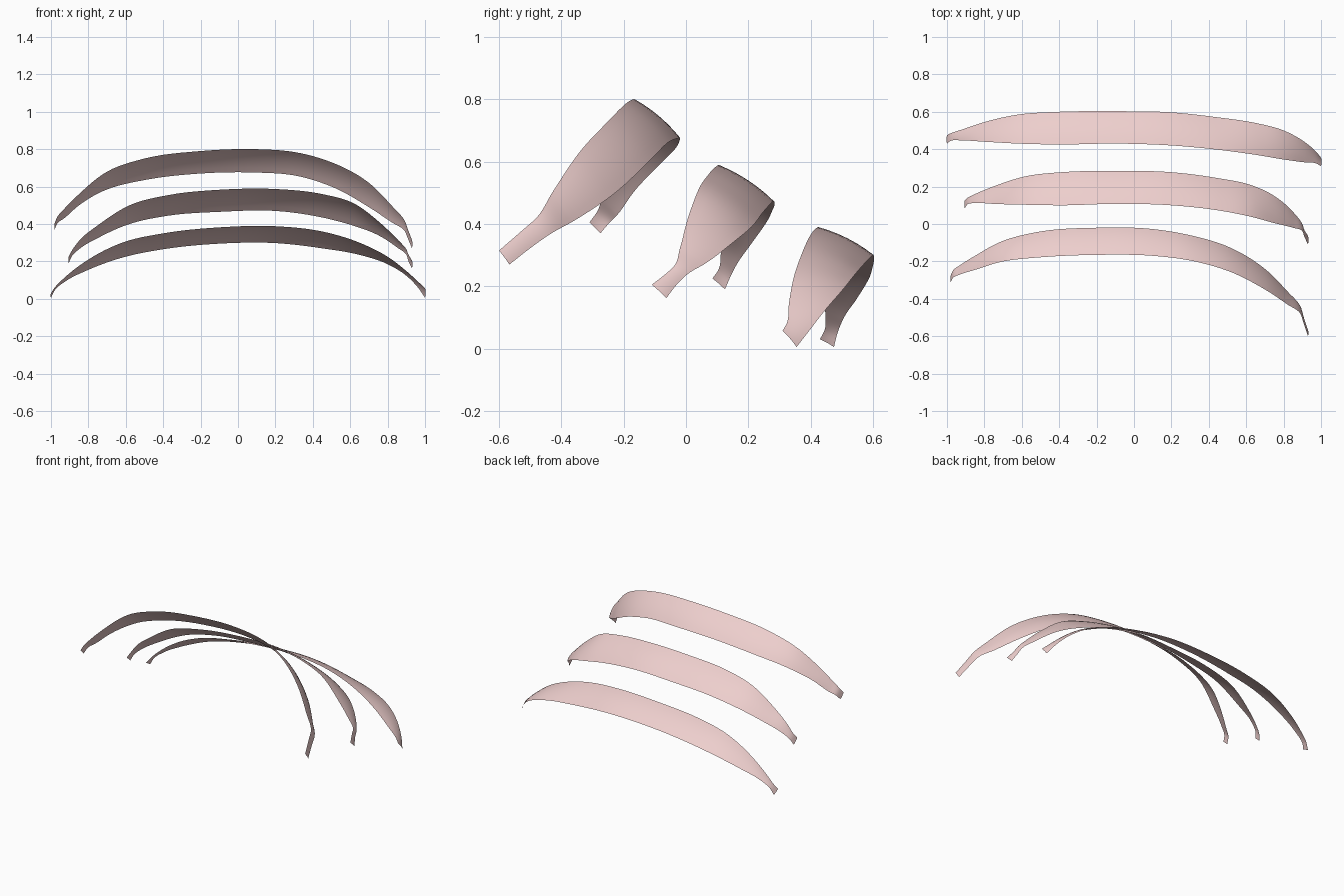
import bpy
from mathutils import Vector

if "Cube" in bpy.data.objects:
    bpy.data.objects.remove(bpy.data.objects["Cube"])

# Stations along each blade: x, front edge y z, back edge y z
FRONT = [(-.98, -.31, .405, -.275, .37), (-.965, -.285, .44, -.245, .405),
         (-.93, -.27, .48, -.22, .43), (-.85, -.245, .56, -.17, .50),
         (-.7, -.2, .68, -.09, .585), (-.5, -.178, .75, -.04, .635),
         (-.2, -.165, .79, -.02, .67), (.1, -.17, .80, -.027, .675),
         (.3, -.195, .785, -.06, .66), (.5, -.25, .73, -.12, .60),
         (.7, -.35, .62, -.24, .49), (.82, -.43, .50, -.36, .41),
         (.89, -.48, .42, -.44, .365), (.905, -.525, .38, -.49, .33),
         (.93, -.60, .315, -.567, .27)]
MIDDLE = [(-.905, .085, .225, .125, .19), (-.89, .105, .255, .14, .225),
          (-.85, .112, .31, .16, .265), (-.74, .107, .40, .205, .33),
          (-.58, .103, .50, .255, .40), (-.37, .1, .555, .278, .445),
          (-.1, .108, .583, .284, .465), (.2, .1, .587, .277, .47),
          (.45, .073, .56, .245, .435), (.62, .04, .51, .21, .39),
          (.75, .005, .415, .15, .34), (.85, -.02, .32, .065, .275),
          (.9, -.038, .265, 0, .235), (.91, -.065, .24, -.03, .205),
          (.93, -.11, .205, -.063, .162)]
REAR = [(-1, .43, .03, .475, .005), (-.98, .445, .06, .485, .045),
        (-.92, .447, .12, .505, .095), (-.8, .44, .21, .545, .155),
        (-.62, .43, .30, .585, .22), (-.4, .425, .35, .6, .265),
        (-.1, .43, .382, .603, .295), (.2, .42, .388, .597, .298),
        (.45, .397, .36, .57, .27), (.65, .37, .30, .54, .235),
        (.8, .345, .225, .5, .185), (.91, .33, .14, .44, .115),
        (.97, .325, .085, .39, .05), (1, .31, .057, .355, .005)]
ACROSS, STEPS, BULGE = 6, 6, 0.05

pink = bpy.data.materials.new("pink")
pink.diffuse_color = (0.85, 0.62, 0.61, 1)
pink.use_nodes = True
pink.node_tree.nodes["Principled BSDF"].inputs["Base Color"].default_value = pink.diffuse_color


def smooth_path(pts, t):
    """Chord-length cubic through pts; t are the shared knots."""
    n = len(pts)
    slope = []
    for i in range(n):
        a, b = max(i - 1, 0), min(i + 1, n - 1)
        if 0 < i < n - 1:
            h0, h1 = t[i] - t[a], t[b] - t[i]
            slope.append(((pts[i] - pts[a]) / h0 * h1 + (pts[b] - pts[i]) / h1 * h0) / (h0 + h1))
        else:
            slope.append((pts[b] - pts[a]) / (t[b] - t[a]))
    out = []
    for i in range(n - 1):
        h = t[i + 1] - t[i]
        for k in range(STEPS + (i == n - 2)):
            u = k / STEPS
            out.append(pts[i] * (2*u**3 - 3*u*u + 1) + slope[i] * h * (u**3 - 2*u*u + u)
                       + pts[i + 1] * (3*u*u - 2*u**3) + slope[i + 1] * h * (u**3 - u*u))
    return out


def blade(name, stations):
    a = [Vector((x, y, z)) for x, y, z, _, _ in stations]
    b = [Vector((x, y, z)) for x, _, _, y, z in stations]
    knots = [0.0]
    for i in range(1, len(a)):
        knots.append(knots[-1] + ((a[i] + b[i]) / 2 - (a[i-1] + b[i-1]) / 2).length)
    front, back = smooth_path(a, knots), smooth_path(b, knots)
    verts, faces = [], []
    for i, (p, q) in enumerate(zip(front, back)):
        j, k = max(i - 1, 0), min(i + 1, len(front) - 1)
        tangent = front[k] + back[k] - front[j] - back[j]
        out = tangent.cross(q - p).normalized() * (q - p).length * BULGE
        for s in range(ACROSS + 1):
            v = s / ACROSS
            verts.append(p.lerp(q, v) + out * 4 * v * (1 - v))
    w = ACROSS + 1
    for i in range(len(front) - 1):
        for s in range(ACROSS):
            c = i * w + s
            faces.append((c, c + w, c + w + 1, c + 1))
    mesh = bpy.data.meshes.new(name)
    mesh.from_pydata(verts, [], faces)
    mesh.polygons.foreach_set("use_smooth", [True] * len(faces))
    mesh.materials.append(pink)
    bpy.context.collection.objects.link(bpy.data.objects.new(name, mesh))


# Three curved sheet blades, front to rear
blade("front_band", FRONT)
blade("middle_band", MIDDLE)
blade("rear_band", REAR)
